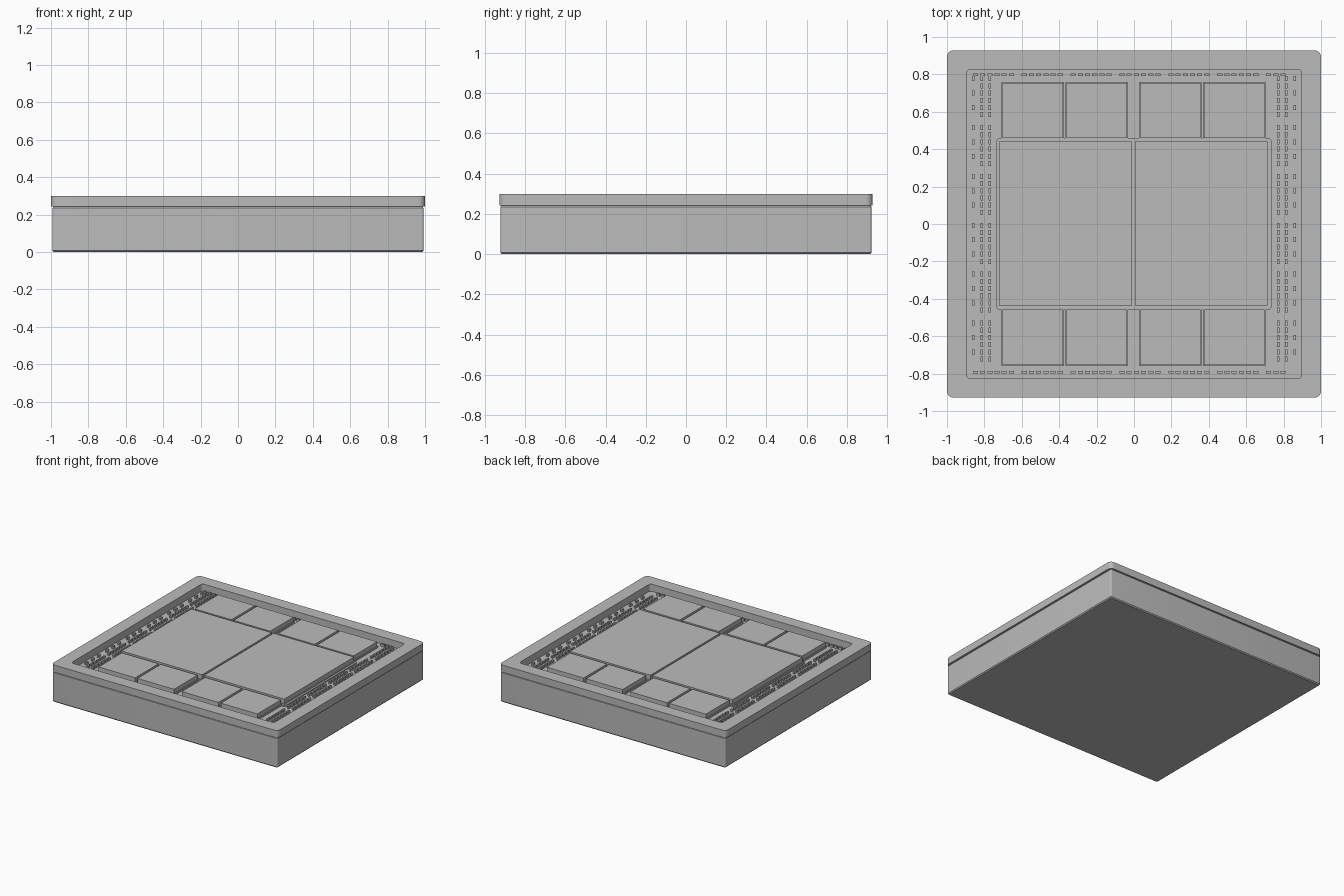
import bpy, bmesh, math

if "Cube" in bpy.data.objects:
    bpy.data.objects.remove(bpy.data.objects["Cube"])

grey = bpy.data.materials.new("neutral grey")
grey.diffuse_color = (0.5, 0.5, 0.5, 1)
grey.use_nodes = True
grey.node_tree.nodes["Principled BSDF"].inputs["Base Color"].default_value = grey.diffuse_color


def finish(bm, name):
    bmesh.ops.recalc_face_normals(bm, faces=bm.faces)
    mesh = bpy.data.meshes.new(name)
    bm.to_mesh(mesh)
    bm.free()
    mesh.materials.append(grey)
    obj = bpy.data.objects.new(name, mesh)
    bpy.context.collection.objects.link(obj)
    return obj


def outline(hx, hy, r, n=6):
    """Rounded rectangle centred on the origin."""
    pts = []
    for k, (sx, sy) in enumerate([(1, 1), (-1, 1), (-1, -1), (1, -1)]):
        for i in range(n + 1):
            a = (k + i / n) * math.pi / 2
            pts.append((sx * (hx - r) + r * math.cos(a), sy * (hy - r) + r * math.sin(a)))
    return pts


def loft(name, loops, closed=False):
    """Skin a stack of (outline, height) loops; cap the ends unless closed."""
    bm = bmesh.new()
    rings = [[bm.verts.new((x, y, z)) for x, y in pts] for pts, z in loops]
    pairs = list(zip(rings, rings[1:] + rings[:1])) if closed else list(zip(rings, rings[1:]))
    for a, b in pairs:
        for i in range(len(a)):
            j = (i + 1) % len(a)
            bm.faces.new((a[i], a[j], b[j], b[i]))
    if not closed:
        bm.faces.new(rings[0][::-1])
        bm.faces.new(rings[-1])
    return finish(bm, name)


def add_box(bm, x0, x1, y0, y1, z0, z1):
    v = bmesh.ops.create_cube(bm, size=1)["verts"]
    bmesh.ops.scale(bm, vec=(x1 - x0, y1 - y0, z1 - z0), verts=v)
    bmesh.ops.translate(bm, vec=((x0 + x1) / 2, (y0 + y1) / 2, (z0 + z1) / 2), verts=v)


FLOOR = 0.243

# Substrate board with softened top and bottom edges
loft("substrate", [(outline(0.985, 0.915, 0.008), 0),
                   (outline(0.992, 0.922, 0.010), 0.008),
                   (outline(0.992, 0.922, 0.010), 0.235),
                   (outline(0.985, 0.915, 0.008), FLOOR)])

# Raised stiffener frame with rounded corners
outer, inner = outline(1.0, 0.928, 0.035), outline(0.895, 0.826, 0.02)
loft("stiffener_frame", [(outer, FLOOR), (outer, 0.30), (inner, 0.30), (inner, FLOOR)], True)

# Underfill pad below the two main dies
loft("underfill_pad", [(outline(0.735, 0.46, 0.02), FLOOR - 0.005),
                       (outline(0.735, 0.46, 0.02), 0.252)])


def die(name, x0, x1, y0, y1, top):
    """Die block standing on a slightly wider base layer."""
    bm = bmesh.new()
    e = 0.005
    add_box(bm, x0, x1, y0, y1, FLOOR - 0.004, 0.256)
    add_box(bm, x0 + e, x1 - e, y0 + e, y1 - e, 0.254, top)
    finish(bm, name)


# Two main dies
for side, x0, x1 in (("left", -0.727, -0.006), ("right", 0.0, 0.72)):
    die("main_die_" + side, x0, x1, -0.442, 0.447, 0.292)

# Eight memory stacks in two rows
for row, y0 in (("front", -0.758), ("back", 0.455)):
    for i, x0 in enumerate((-0.709, -0.366, 0.026, 0.370)):
        die(f"memory_stack_{row}_{i + 1}", x0, x0 + 0.334, y0, y0 + 0.305, 0.29)

# Small capacitors in groups of six around the cavity
PITCH, GROUP, LONG, SHORT = 0.0385, 0.2613, 0.0135, 0.0065
Z0, Z1 = FLOOR - 0.003, 0.262
steps = [g * GROUP + i * PITCH for g in range(7) for i in range(6)]

for name, y in (("front", -0.792), ("back", 0.797)):
    bm = bmesh.new()
    for s in steps[:39]:
        x = -0.848 + s
        add_box(bm, x - LONG, x + LONG, y - SHORT, y + SHORT, Z0, Z1)
    finish(bm, "capacitor_row_" + name)

for name, sx in (("left", -1), ("right", 1)):
    bm = bmesh.new()
    for col, stride in ((0.771, 1), (0.815, 1), (0.859, 2)):
        for s in steps[:36:stride]:
            x, y = sx * col, 0.777 - s
            add_box(bm, x - SHORT, x + SHORT, y - LONG, y + LONG, Z0, Z1)
    finish(bm, "capacitor_columns_" + name)

# Keep edges crisp while smoothing the rounded corners
for obj in bpy.context.collection.objects:
    obj.select_set(True)
    bpy.context.view_layer.objects.active = obj
bpy.ops.object.shade_smooth_by_angle(angle=math.radians(30))
